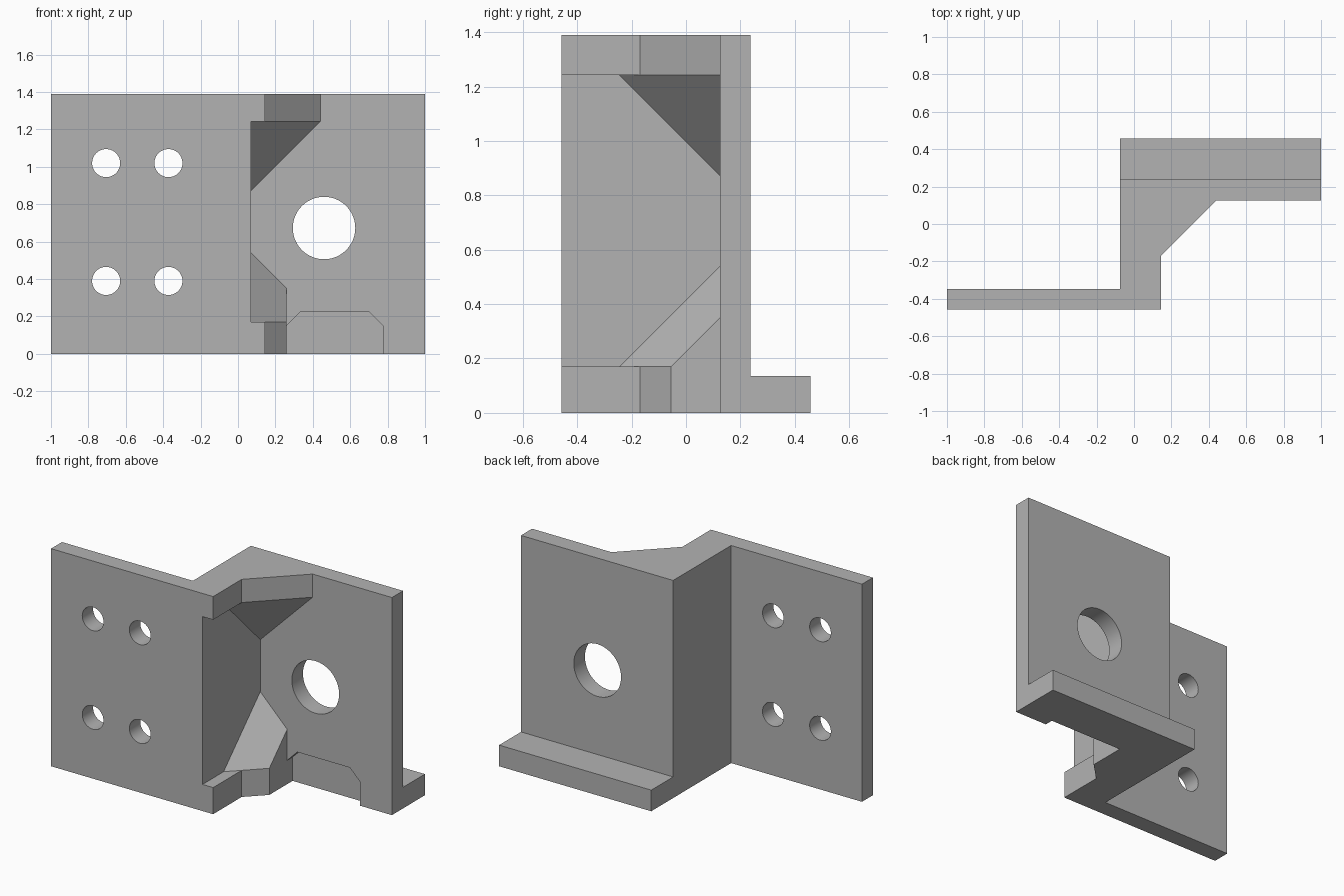
import bpy
import bmesh
import math
from mathutils import Matrix

cube = bpy.data.objects.get("Cube")
if cube:
    bpy.data.objects.remove(cube, do_unlink=True)

grey = bpy.data.materials.new("plain grey")
grey.use_nodes = True
grey.diffuse_color = (0.45, 0.45, 0.45, 1)
grey.node_tree.nodes["Principled BSDF"].inputs["Base Color"].default_value = grey.diffuse_color

HEIGHT = 1.39
WALL_L, WALL_R = -0.075, 0.07       # sides of the connecting wall
FRONT, BACK = -0.458, 0.458
PLATE_F, PLATE_B = 0.125, 0.237     # faces of the rear plate
RIB_LOW, RIB_HIGH = 0.17, 1.242     # inner faces of the two ribs
REACH = 0.37                        # gusset leg length


def make_object(name, bm):
    bmesh.ops.recalc_face_normals(bm, faces=bm.faces)
    mesh = bpy.data.meshes.new(name)
    bm.to_mesh(mesh)
    bm.free()
    mesh.materials.append(grey)
    obj = bpy.data.objects.new(name, mesh)
    bpy.context.collection.objects.link(obj)
    return obj


def prism(name, profile, axis, start, end):
    """Extrude a 2D profile along z (xy points) or y (xz points)."""
    def place(p, d):
        return (p[0], p[1], d) if axis == "z" else (p[0], d, p[1])
    bm = bmesh.new()
    face = bm.faces.new([bm.verts.new(place(p, start)) for p in profile])
    ext = bmesh.ops.extrude_face_region(bm, geom=[face])
    shift = [a - b for a, b in zip(place((0, 0), end), place((0, 0), start))]
    bmesh.ops.translate(bm, vec=shift,
                        verts=[v for v in ext["geom"] if isinstance(v, bmesh.types.BMVert)])
    return make_object(name, bm)


def box(name, x0, x1, y0, y1, z0, z1):
    return prism(name, [(x0, y0), (x1, y0), (x1, y1), (x0, y1)], "z", z0, z1)


def hole(x, z, radius, y0, y1):
    bm = bmesh.new()
    bmesh.ops.create_cone(bm, cap_ends=True, segments=64, radius1=radius, radius2=radius,
                          depth=y1 - y0,
                          matrix=Matrix.Translation((x, (y0 + y1) / 2, z))
                          @ Matrix.Rotation(math.pi / 2, 4, "X"))
    return make_object("hole_cutter", bm)


# Full-height stepped body, including the chamfered rib outline
bracket = prism("bracket", [
    (-1, FRONT), (0.145, FRONT), (0.145, -0.17), (WALL_R + REACH, PLATE_F),
    (1, PLATE_F), (1, BACK), (WALL_L, BACK), (WALL_L, -0.348), (-1, -0.348)],
    "z", 0, HEIGHT)

# Space above the rear foot flange
cutters = [box("flange_cutter", -0.5, 1.2, PLATE_B, 0.7, 0.135, 1.6)]

# Pocket between the ribs, leaving a sloped corner gusset at each end
bm = bmesh.new()
for end, corner in ((RIB_LOW, RIB_LOW + REACH), (RIB_HIGH, RIB_HIGH - REACH)):
    for co in ((WALL_R, PLATE_F, corner), (WALL_R + REACH, PLATE_F, end),
               (WALL_R, PLATE_F - REACH, end), (WALL_R, -0.6, end),
               (0.6, -0.6, end), (0.6, PLATE_F, end)):
        bm.verts.new(co)
bmesh.ops.convex_hull(bm, input=bm.verts)
bmesh.ops.dissolve_limit(bm, angle_limit=0.01, verts=bm.verts, edges=bm.edges)
cutters.append(make_object("pocket_cutter", bm))

# Trimmed end of the lower rib and the shallow chamfered recess beside it
cutters.append(box("rib_cutter", 0.26, 0.7, -0.6, PLATE_F, -0.1, 0.6))
cutters.append(prism("recess_cutter", [
    (0.26, -0.1), (0.775, -0.1), (0.775, 0.152), (0.703, 0.224),
    (0.332, 0.224), (0.26, 0.152)], "y", 0, 0.18))

# Four bolt holes and one large bore
for x in (-0.705, -0.372):
    for z in (0.39, 1.02):
        cutters.append(hole(x, z, 0.075, -0.6, -0.2))
cutters.append(hole(0.46, 0.673, 0.167, 0, 0.4))

bpy.ops.object.select_all(action="DESELECT")
bpy.context.view_layer.objects.active = bracket
bracket.select_set(True)
for cutter in cutters:
    cutter.hide_render = True
    mod = bracket.modifiers.new("cut", "BOOLEAN")
    mod.operation = "DIFFERENCE"
    mod.solver = "EXACT"
    mod.object = cutter
    bpy.ops.object.modifier_apply(modifier=mod.name)
    bpy.data.objects.remove(cutter, do_unlink=True)

bpy.ops.object.shade_smooth_by_angle(angle=math.radians(30))
